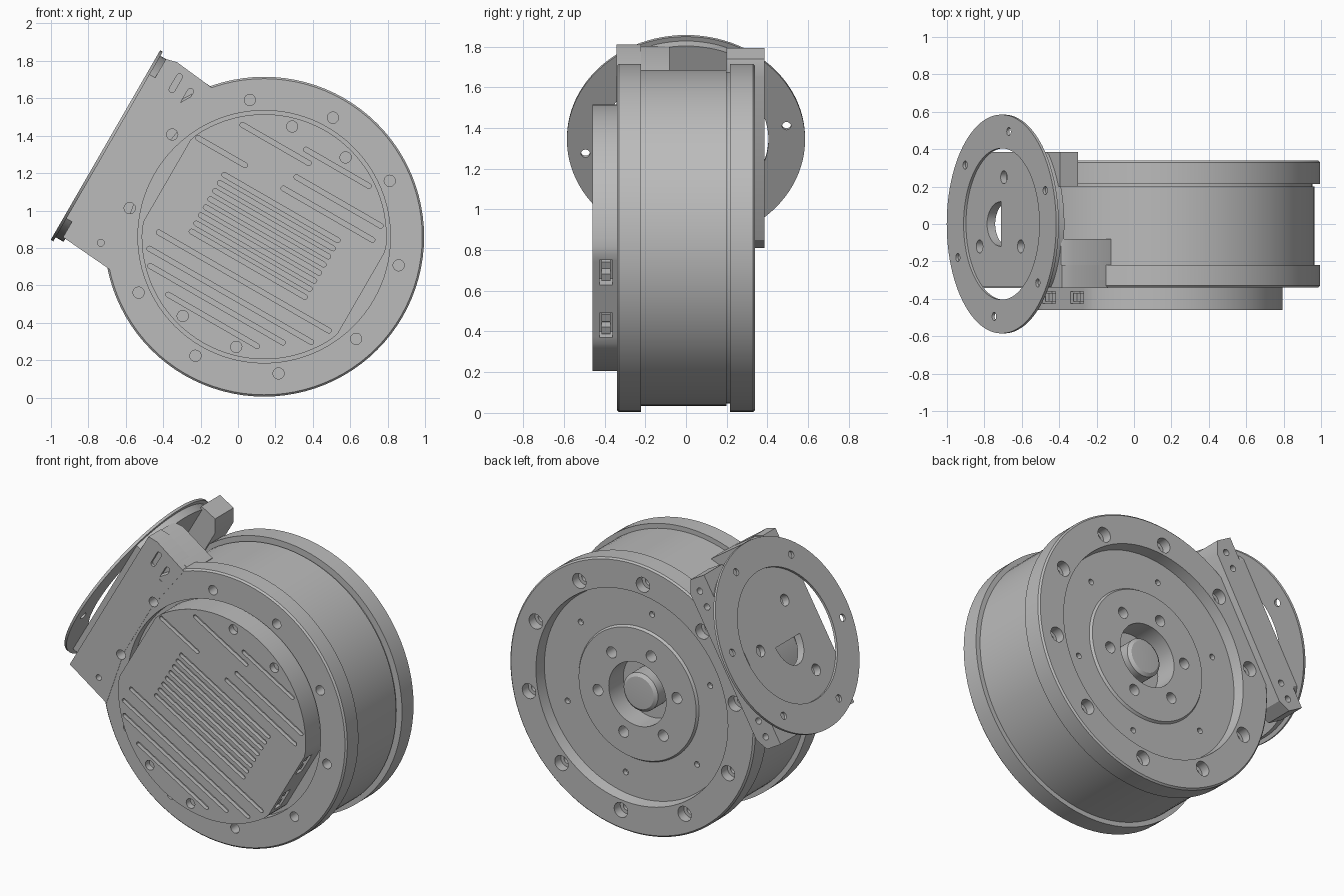
import bpy
import bmesh
from math import sin, cos, pi, radians
from mathutils import Matrix, Vector

cube = bpy.data.objects.get("Cube")
if cube:
    bpy.data.objects.remove(cube, do_unlink=True)

grey = bpy.data.materials.new("plain grey")
grey.use_nodes = True
grey.diffuse_color = (0.5, 0.5, 0.5, 1)
for node in grey.node_tree.nodes:
    if node.type == 'BSDF_PRINCIPLED':
        node.inputs["Base Color"].default_value = grey.diffuse_color

# Housing frame: x runs away from the port, y along the port, z to the front
CENTRE = Vector((0.14, 0, 0.86))
U = Vector((cos(pi / 6), 0, -sin(pi / 6)))
V = Vector((sin(pi / 6), 0, cos(pi / 6)))
BACK = Vector((0, 1, 0))


def frame(x, y, z):
    m = Matrix((x, y, z)).transposed().to_4x4()
    m.translation = CENTRE
    return m


HOUSING = frame(U, V, -BACK)
PORT = frame(V, BACK, -U)  # z points out through the port
parts = []


def finish(name, bm, matrix):
    bmesh.ops.recalc_face_normals(bm, faces=bm.faces)
    mesh = bpy.data.meshes.new(name)
    bm.to_mesh(mesh)
    bm.free()
    mesh.materials.append(grey)
    ob = bpy.data.objects.new(name, mesh)
    ob.matrix_world = matrix
    bpy.context.collection.objects.link(ob)
    parts.append(ob)
    return ob


def lathe(name, profile, matrix, closed=False, steps=96):
    bm = bmesh.new()
    vs = [bm.verts.new((r, 0, z)) for r, z in profile]
    es = [bm.edges.new(p) for p in zip(vs, vs[1:])]
    if closed:
        es.append(bm.edges.new((vs[-1], vs[0])))
    bmesh.ops.spin(bm, geom=vs + es, cent=(0, 0, 0), axis=(0, 0, 1),
                   angle=2 * pi, steps=steps, use_merge=True)
    bmesh.ops.remove_doubles(bm, verts=bm.verts, dist=1e-5)
    return finish(name, bm, matrix)


def prism(name, shapes, matrix):
    """Extrude each (outline, low, high) along z."""
    bm = bmesh.new()
    for pts, low, high in shapes:
        face = bm.faces.new([bm.verts.new((x, y, low)) for x, y in pts])
        new = bmesh.ops.extrude_face_region(bm, geom=[face])["geom"]
        moved = [g for g in new if isinstance(g, bmesh.types.BMVert)]
        bmesh.ops.translate(bm, verts=moved, vec=(0, 0, high - low))
    return finish(name, bm, matrix)


def cut(target, shapes, matrix):
    tool = prism("cutter", shapes, matrix)
    tool.hide_render = True
    mod = target.modifiers.new("holes", 'BOOLEAN')
    mod.operation, mod.solver, mod.object = 'DIFFERENCE', 'EXACT', tool
    deps = bpy.context.evaluated_depsgraph_get()
    mesh = bpy.data.meshes.new_from_object(target.evaluated_get(deps))
    target.modifiers.clear()
    target.data = mesh
    parts.remove(tool)
    bpy.data.objects.remove(tool, do_unlink=True)


def circle(x, y, r, n=20):
    return [(x + r * cos(2 * pi * i / n), y + r * sin(2 * pi * i / n)) for i in range(n)]


def ring_of(count, start, radius, r):
    angles = [radians(start) + 2 * pi * i / count for i in range(count)]
    return [circle(radius * cos(a), radius * sin(a), r) for a in angles]


def rect(x0, x1, y0, y1):
    return [(x0, y0), (x1, y0), (x1, y1), (x0, y1)]


def slot(x0, x1, y, r=0.013):
    arc = [pi / 2 + pi * i / 6 for i in range(7)]
    return ([(x0 + r * cos(a), y + r * sin(a)) for a in arc]
            + [(x1 - r * cos(a), y - r * sin(a)) for a in arc])


def clamp(v, low, high):
    return max(low, min(high, v))


# Drum with two flanges, a front seat, a back recess and a centre shaft
drum = lathe("drum_housing", [
    (0, 0.28), (0.675, 0.28), (0.675, 0.34), (0.845, 0.34), (0.855, 0.33),
    (0.855, 0.22), (0.825, 0.22), (0.825, -0.2), (0.815, -0.2), (0.815, -0.215),
    (0.855, -0.215), (0.855, -0.33), (0.845, -0.34), (0.67, -0.34), (0.66, -0.27),
    (0.42, -0.27), (0.41, -0.285), (0.2, -0.285), (0.2, -0.14), (0.12, -0.14),
    (0.12, -0.25), (0.1, -0.265), (0, -0.27)], HOUSING)
cut(drum, [(c, 0.25, 0.4) for c in ring_of(10, 18, 0.735, 0.03)]
    + [(c, -0.4, -0.28) for c in ring_of(10, 18, 0.735, 0.047)]
    + [(c, -0.4, -0.2) for c in ring_of(6, 20, 0.28, 0.035)]
    + [(c, -0.4, -0.24) for c in ring_of(6, 10, 0.53, 0.018)], HOUSING)
cut(drum, [(c, -0.3, -0.23) for c in ring_of(10, 18, 0.735, 0.025)], HOUSING)

# Front cap with two flats, cooling grooves, screw holes and sockets
outline = [(clamp(x, -0.6, 0.6), y) for x, y in circle(0, 0, 0.655, 96)]
cap = prism("front_cap", [(outline, 0.27, 0.46)], HOUSING)
grooves = [slot(-0.35, 0.35, 0.18 - 0.05 * i) for i in range(8)]
grooves += [slot(a, b, v) for a, b, v in (
    (-0.4, 0.01, 0.46), (-0.57, -0.28, 0.28), (-0.04, 0.35, 0.515),
    (-0.01, 0.51, 0.362), (-0.04, 0.51, 0.275), (-0.5, 0.55, -0.262),
    (-0.5, 0.5, -0.362), (-0.45, 0.37, -0.44), (-0.29, 0.26, -0.525))]
screws = [circle(s * 0.165, t * 0.585, 0.03) for s in (-1, 1) for t in (-1, 1)]
sockets = [(s, v) for s in (-1, 1) for v in (-0.15, 0.15)]
cut(cap, [(g, 0.435, 0.5) for g in grooves] + [(c, 0.42, 0.5) for c in screws]
    + [(rect(*sorted((s * 0.54, s * 0.64)), v - 0.07, v + 0.07), 0.36, 0.425)
       for s, v in sockets], HOUSING)
prism("cable_sockets", [(rect(*sorted((s * 0.53, s * 0.59)), v + d - 0.02, v + d + 0.02),
                         0.37, 0.415) for s, v in sockets for d in (-0.035, 0.035)], HOUSING)

# Bracket cheeks that carry the port
cheek = prism("front_cheek", [([(-0.93, -0.54), (-0.62, -0.565), (-0.69, -0.2), (-0.69, 0.2),
                                (-0.64, 0.55), (-0.87, 0.575), (-0.93, 0.56)],
                               0.22, 0.342)], HOUSING)
cut(cheek, [(c, 0.26, 0.4) for c in ring_of(10, 18, 0.735, 0.03)[4:6]]
    + [(circle(-0.74, -0.465, 0.018), 0.26, 0.4)]
    + [([(u + y, v + x) for x, y in slot(-0.04, 0.04, 0, 0.016)], 0.325, 0.4)
       for u, v in ((-0.82, 0.475), (-0.73, 0.436))], HOUSING)
prism("upper_gusset", [([(-0.93, 0.46), (-0.6, 0.46), (-0.62, 0.55), (-0.87, 0.57),
                         (-0.93, 0.55)], 0.08, 0.3)], HOUSING)
back_cheek = prism("back_cheek", [([(-0.93, -0.53), (-0.82, -0.53), (-0.775, -0.46),
                                    (-0.775, 0.46), (-0.82, 0.54), (-0.93, 0.54)],
                                   -0.385, -0.2)], HOUSING)
cut(back_cheek, [(circle(-0.85, v, 0.02), -0.4, -0.33)
                 for v in (-0.46, -0.36, 0.36, 0.46)], HOUSING)

# Port plate with a half-round opening and three holes
outline = [(x, clamp(y, -0.335, 0.385)) for x, y in circle(0, 0, 0.56, 96)]
plate = prism("port_plate", [(outline, 0.915, 0.965)], PORT)
half = [(-0.03 - 0.15 * sin(pi * i / 16), 0.12 * cos(pi * i / 16)) for i in range(17)]
holes = [circle(x, y, 0.035) for x, y in ((-0.26, -0.12), (0.18, -0.12), (0, 0.25))]
cut(plate, [(p, 0.8, 1.1) for p in [half] + holes], PORT)

# Thin mounting ring on the port
ring = lathe("mounting_ring", [(0.585, 0.964), (0.585, 0.98), (0.405, 0.98), (0.405, 0.964)],
             PORT, closed=True)
cut(ring, [(c, 0.9, 1.1) for c in ring_of(6, 21, 0.5, 0.022)], PORT)

# Smooth round walls, keep edges sharp
bpy.ops.object.select_all(action='DESELECT')
for ob in parts:
    ob.select_set(True)
bpy.context.view_layer.objects.active = drum
bpy.ops.object.shade_smooth_by_angle(angle=radians(30))
